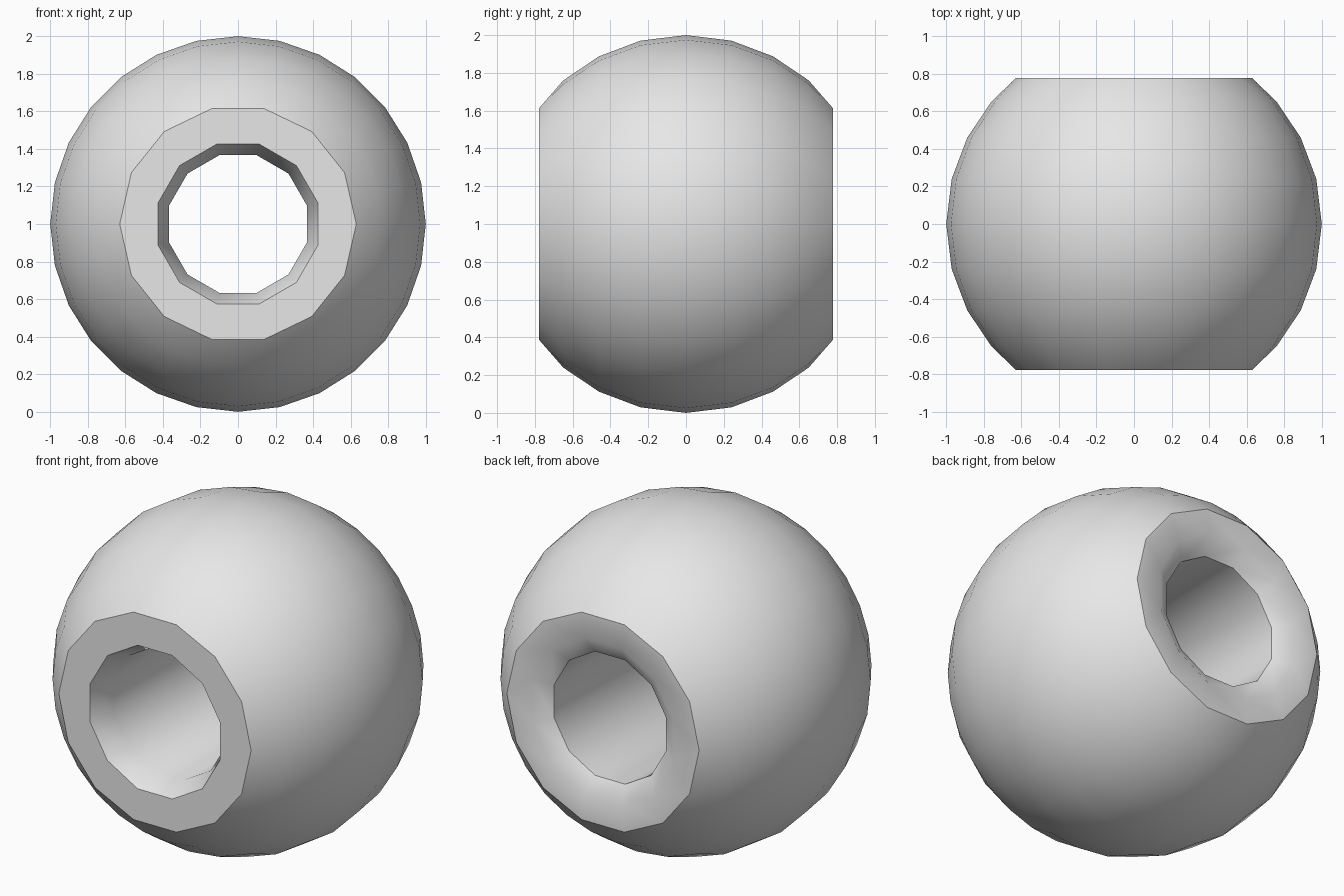
import bpy
import bmesh
import math

cube = bpy.data.objects.get("Cube")
if cube:
    bpy.data.objects.remove(cube, do_unlink=True)

# Material
grey = bpy.data.materials.new("light grey")
grey.use_nodes = True
colour = (0.8, 0.8, 0.8, 1)
grey.diffuse_color = colour
grey.node_tree.nodes["Principled BSDF"].inputs["Base Color"].default_value = colour

bm = bmesh.new()


def ring(y, radius, sides, phase=0.0):
    """Circle of vertices around the bore axis, phase in steps from the top."""
    angles = [2 * math.pi * (i + phase) / sides for i in range(sides)]
    verts = [bm.verts.new((radius * math.sin(a), y, 1 + radius * math.cos(a)))
             for a in angles]
    return verts, phase


def join(first, second):
    """Skin two rings, which may have different numbers of sides."""
    (a, pa), (b, pb) = first, second
    n, m = len(a), len(b)
    if n == m:
        for i in range(n):
            bm.faces.new((a[i - 1], a[i], b[i], b[i - 1]))
        return
    i = j = 0
    while i < n or j < m:
        step_a = j == m or (i < n and (i + 0.5 + pa) / n <= (j + 0.5 + pb) / m)
        if step_a:
            bm.faces.new((a[i % n], a[(i + 1) % n], b[j % m]))
            i += 1
        else:
            bm.faces.new((a[i % n], b[(j + 1) % m], b[j % m]))
            j += 1


END = 0.777
# Round outside, from the front flat to the back flat
rings = [ring(-END, 0.63, 14, 0.5)]
for y in (-0.65, -0.46, -0.24, 0, 0.24, 0.46, 0.65):
    rings.append(ring(y, math.sqrt(1 - y * y), 28))
rings.append(ring(END, 0.63, 14, 0.5))

# Back countersink, bore and front countersink
for y, radius in ((END, 0.48), (0.71, 0.38), (-0.64, 0.38), (-END, 0.44)):
    rings.append(ring(y, radius, 12, 0.5))

for k, current in enumerate(rings):
    join(rings[k - 1], current)

bmesh.ops.recalc_face_normals(bm, faces=bm.faces)
mesh = bpy.data.meshes.new("bored_ball")
bm.to_mesh(mesh)
bm.free()
mesh.materials.append(grey)

ball = bpy.data.objects.new("bored_ball", mesh)
bpy.context.collection.objects.link(ball)
bpy.ops.object.select_all(action='DESELECT')
ball.select_set(True)
bpy.context.view_layer.objects.active = ball
bpy.ops.object.shade_smooth_by_angle(angle=math.radians(35))
